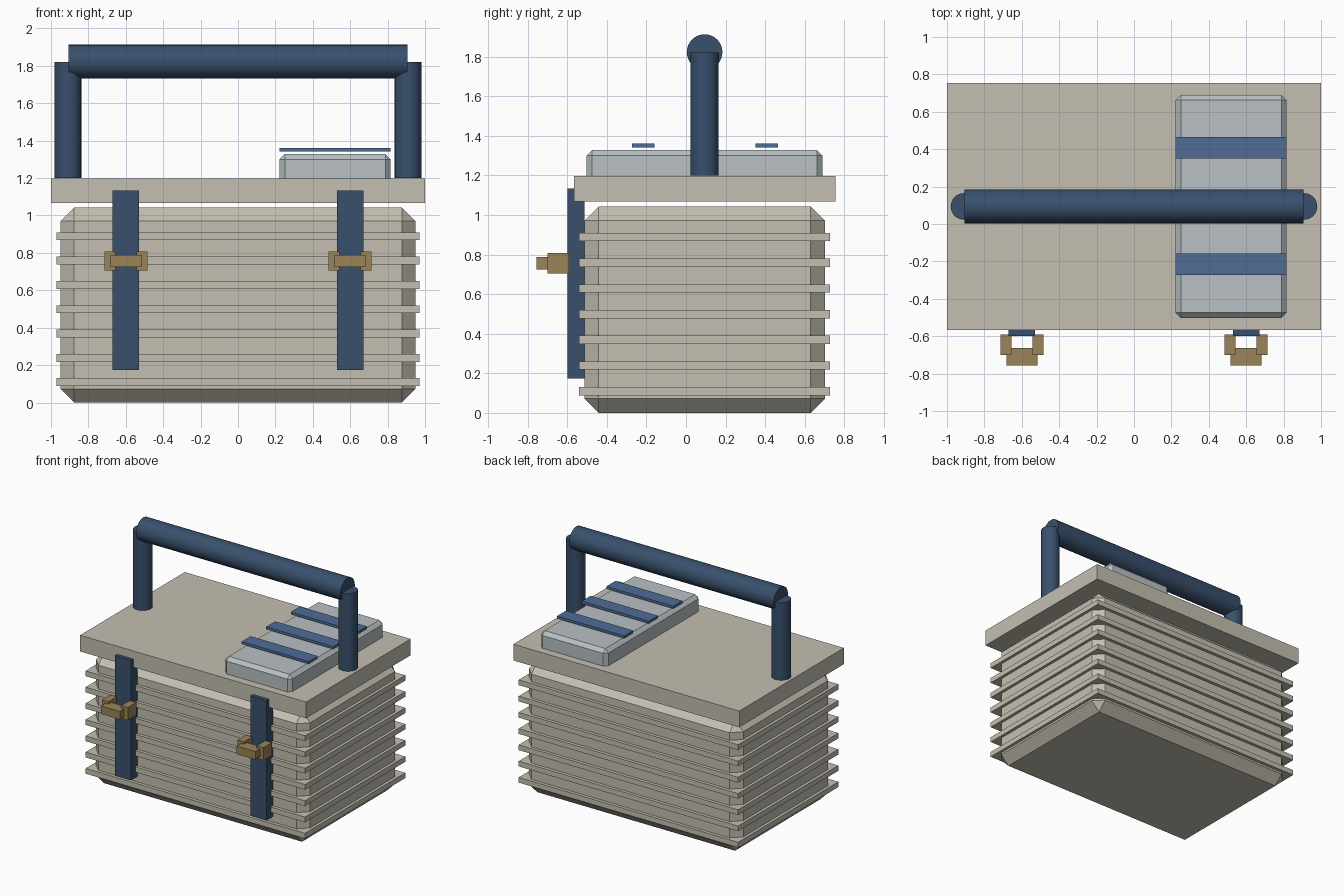
import bpy
from math import pi

if "Cube" in bpy.data.objects:
    bpy.data.objects.remove(bpy.data.objects["Cube"])


def material(name, rgb):
    m = bpy.data.materials.new(name)
    m.diffuse_color = (*rgb, 1)
    m.use_nodes = True
    m.node_tree.nodes["Principled BSDF"].inputs["Base Color"].default_value = m.diffuse_color
    return m


BEIGE = material("beige_plastic", (0.55, 0.52, 0.44))
NAVY = material("navy", (0.04, 0.08, 0.15))
BLUE = material("blue", (0.08, 0.15, 0.30))
BRASS = material("brass", (0.33, 0.23, 0.10))
PALE = material("pale_grey", (0.48, 0.53, 0.55))


def box(name, x, y, z, mat, bevel=0):
    """Box from (min, max) pairs, with an optional one-segment chamfer."""
    r = (x, y, z)
    bpy.ops.mesh.primitive_cube_add(size=1, location=[(a + b) / 2 for a, b in r])
    ob = bpy.context.object
    ob.name = name
    ob.scale = [b - a for a, b in r]
    bpy.ops.object.transform_apply(location=False, rotation=False, scale=True)
    ob.data.materials.append(mat)
    if bevel:
        mod = ob.modifiers.new("chamfer", 'BEVEL')
        mod.width = bevel
        mod.segments = 1
    return ob


def rod(name, loc, radius, length, mat, rot=(0, 0, 0)):
    bpy.ops.mesh.primitive_cylinder_add(vertices=32, radius=radius, depth=length,
                                        location=loc, rotation=rot)
    ob = bpy.context.object
    ob.name = name
    ob.data.materials.append(mat)
    bpy.ops.object.shade_smooth_by_angle()
    return ob


CY = 0.094  # centre line of the case in y

# Case body with stacked ribs and lid
box("case_body", (-0.948, 0.948), (CY - 0.608, CY + 0.608), (0, 1.043), BEIGE, 0.072)
for i in range(7):
    z = 0.088 + 0.13 * i
    box(f"case_rib_{i + 1}", (-0.971, 0.971), (CY - 0.634, CY + 0.634), (z, z + 0.042), BEIGE)
box("lid", (-1, 1), (CY - 0.661, CY + 0.661), (1.068, 1.198), BEIGE)

# Straps with buckles on the front
for side, x in (("left", -0.6), ("right", 0.6)):
    box(f"strap_{side}", (x - 0.07, x + 0.07), (-0.598, -0.513), (0.174, 1.134), NAVY)
    for n, s in (("a", -1), ("b", 1)):
        box(f"buckle_{side}_jaw_{n}", sorted((x + s * 0.056, x + s * 0.115)),
            (-0.70, -0.592), (0.705, 0.808), BRASS)
    box(f"buckle_{side}_bar", (x - 0.083, x + 0.083), (-0.756, -0.663), (0.725, 0.789), BRASS)

# Raised pad on the lid with floating slats
box("lid_pad", (0.222, 0.816), (CY - 0.596, CY + 0.596), (1.165, 1.328), PALE, 0.028)
for i in (-1, 0, 1):
    y = CY + 0.002 + 0.311 * i
    box(f"pad_slat_{i + 2}", (0.222, 0.816), (y - 0.057, y + 0.057), (1.341, 1.361), BLUE)

# Carrying handle
for side, s in (("left", -1), ("right", 1)):
    rod(f"handle_post_{side}", (s * 0.909, CY, 1.51), 0.071, 0.62, NAVY)
rod("handle_grip", (0, CY, 1.823), 0.09, 1.81, NAVY, (0, pi / 2, 0))
